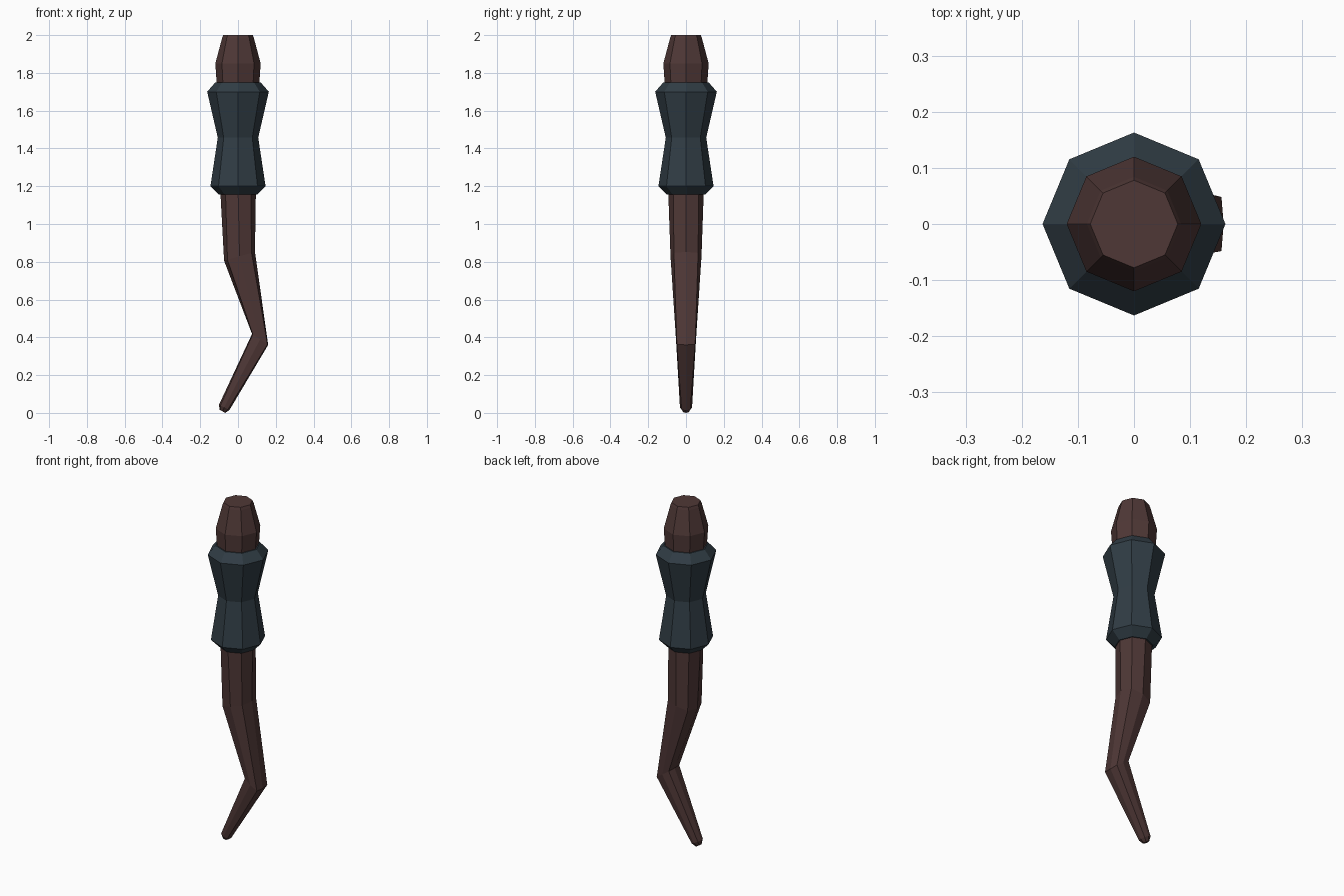
import bpy, bmesh, math

if "Cube" in bpy.data.objects:
    bpy.data.objects.remove(bpy.data.objects["Cube"])


def material(name, rgb):
    m = bpy.data.materials.new(name)
    m.diffuse_color = (*rgb, 1)
    m.use_nodes = True
    m.node_tree.nodes["Principled BSDF"].inputs["Base Color"].default_value = m.diffuse_color
    return m


def loft(name, rings, mat):
    """Eight-sided loft. Ring: centre x, z, half width x, half width y, tilt, squareness.
    Squareness 0.707 is a regular octagon, 1.0 a full square."""
    bm = bmesh.new()
    loops = []
    for cx, cz, rx, ry, tilt, k in rings:
        t = math.radians(tilt)
        loop = []
        for i in range(8):
            a = i * math.pi / 4
            s = k * math.sqrt(2) if i % 2 else 1
            u, v = rx * s * math.cos(a), ry * s * math.sin(a)
            loop.append(bm.verts.new((cx + u * math.cos(t), v, cz + u * math.sin(t))))
        loops.append(loop)
    for lo, hi in zip(loops, loops[1:]):
        for i in range(8):
            j = (i + 1) % 8
            bm.faces.new((lo[i], lo[j], hi[j], hi[i]))
    bm.faces.new(loops[0])
    bm.faces.new(loops[-1])
    bmesh.ops.recalc_face_normals(bm, faces=bm.faces)
    me = bpy.data.meshes.new(name)
    bm.to_mesh(me)
    bm.free()
    me.materials.append(mat)
    ob = bpy.data.objects.new(name, me)
    bpy.context.collection.objects.link(ob)
    return ob


def turned(profile):
    return [(0, z, r, r, 0, 0.7071) for z, r in profile]


wood = material("dark brown wood", (0.078, 0.039, 0.037))
grip_col = material("blue grey grip", (0.030, 0.046, 0.059))

# Crooked tapering shaft, from the tip up into the grip
loft("crooked_shaft", [
    (-0.082, 0.008, 0.017, 0.017, -27, 0.707),
    (-0.073, 0.029, 0.031, 0.032, -27, 0.72),
    (0.117, 0.389, 0.0515, 0.053, -34, 0.91),
    (0.008, 0.829, 0.085, 0.082, 16, 0.78),
    (0.0, 1.20, 0.095, 0.095, 0, 0.7071),
], wood)

# Waisted grip
loft("grip", turned([(1.155, 0.10), (1.20, 0.146), (1.457, 0.107),
                     (1.70, 0.163), (1.75, 0.12)]), grip_col)

# Pommel cap above the grip
loft("pommel", turned([(1.70, 0.110), (1.85, 0.120), (1.985, 0.084), (2.0, 0.078)]), wood)
